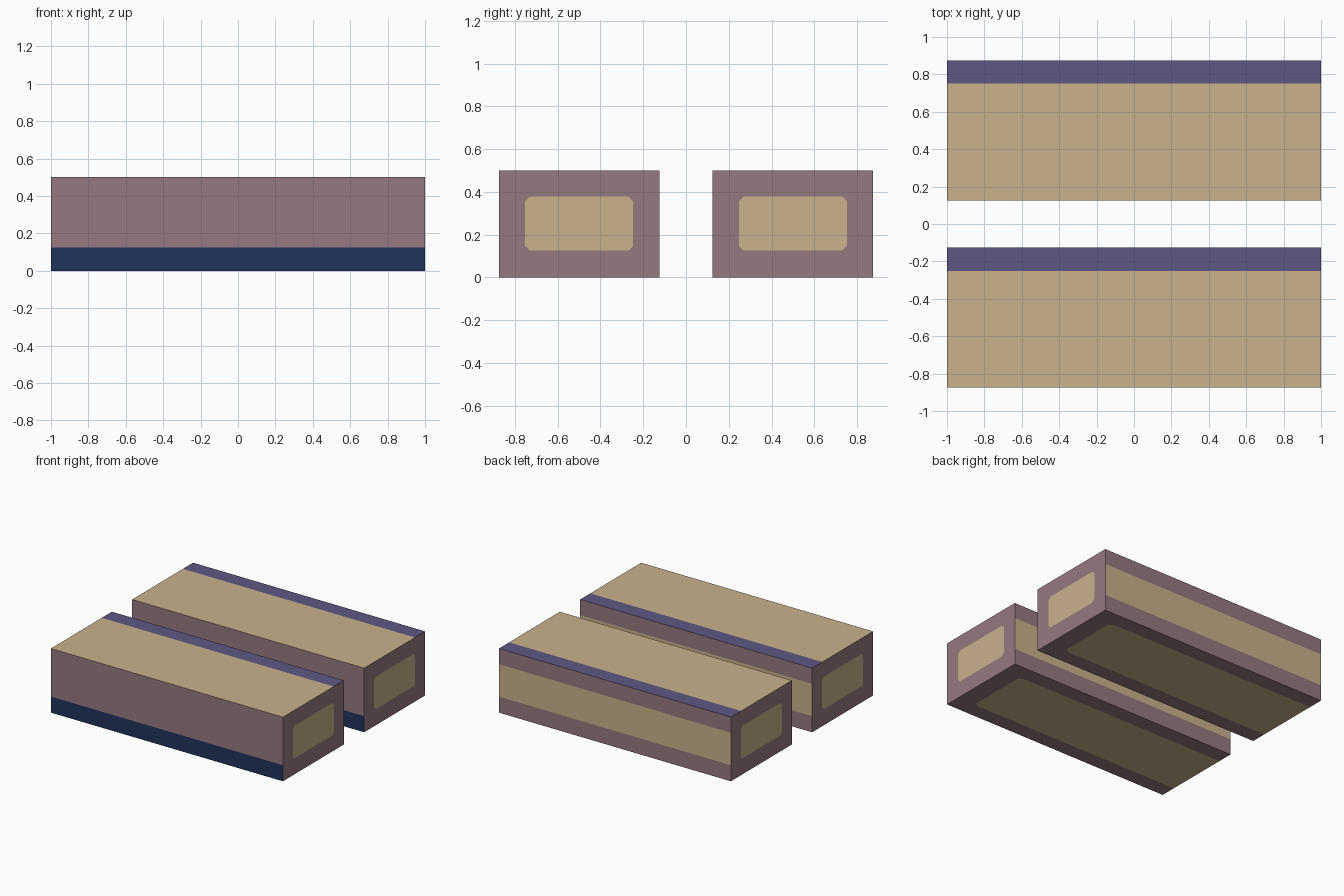
import bpy, bmesh
from mathutils import Vector

if "Cube" in bpy.data.objects:
    bpy.data.objects.remove(bpy.data.objects["Cube"])

# Flat colours (sRGB converted to linear)
def material(name, rgb):
    lin = [((c / 255 + 0.055) / 1.055) ** 2.4 for c in rgb]
    m = bpy.data.materials.new(name)
    m.diffuse_color = (*lin, 1)
    m.use_nodes = True
    m.node_tree.nodes["Principled BSDF"].inputs["Base Color"].default_value = m.diffuse_color
    return m

MAUVE, TAN, PURPLE, NAVY = range(4)
mats = [material("mauve", (150, 122, 128)), material("tan", (201, 178, 140)),
        material("purple", (92, 88, 132)), material("navy", (33, 52, 92))]

HY, H = 0.375, 0.5            # half width and height of a block
PY, Z0, Z1 = 0.253, 0.125, 0.378   # painted panel limits
PX = 0.85                     # bottom panel starts here
CH = 0.022                    # clipped corner size

def cut(bm, co, no, keep):
    """Cut the faces chosen by keep(normal, centre) with a plane."""
    bm.normal_update()
    faces = [f for f in bm.faces if keep(f.normal, f.calc_center_median())]
    geom = set(faces)
    for f in faces:
        geom.update(f.edges, f.verts)
    bmesh.ops.bisect_plane(bm, geom=list(geom), plane_co=Vector(co),
                           plane_no=Vector(no).normalized(), dist=1e-5)

is_end = lambda n, c: abs(n.x) > 0.9
is_base = lambda n, c: n.z < -0.9
end_panel = lambda n, c: abs(n.x) > 0.9 and abs(c.y) < PY and Z0 < c.z < Z1
base_panel = lambda n, c: n.z < -0.9 and abs(c.y) < PY and c.x < PX

# Plain block
bm = bmesh.new()
bmesh.ops.create_cube(bm, size=1)
for v in bm.verts:
    v.co = (v.co.x * 2, v.co.y * HY * 2, (v.co.z + 0.5) * H)

# Bands on the sides and top
cut(bm, (0, 0, Z0), (0, 0, 1), lambda n, c: abs(n.z) < 0.5)
cut(bm, (0, 0, Z1), (0, 0, 1), lambda n, c: abs(n.x) > 0.9 or n.y > 0.9)
cut(bm, (0, 0.25, 0), (0, 1, 0), lambda n, c: n.z > 0.9)

# Panels with clipped corners on the ends and underside
cut(bm, (PX, 0, 0), (1, 0, 0), is_base)
for s in (-1, 1):
    cut(bm, (0, s * PY, 0), (0, s, 0), lambda n, c: is_end(n, c) or is_base(n, c))
for s in (-1, 1):
    cut(bm, (0, s * (PY - CH), Z0), (0, s, -1), end_panel)
    cut(bm, (0, s * (PY - CH), Z1), (0, s, 1), end_panel)
    cut(bm, (PX, s * (PY - CH), 0), (1, s * 2, 0), base_panel)

# Colour by direction and position
bm.normal_update()
for f in bm.faces:
    n, c = f.normal, f.calc_center_median()
    if n.z > 0.9:
        f.material_index = PURPLE if c.y > 0.25 else TAN
    elif n.y < -0.9:
        f.material_index = NAVY if c.z < Z0 else MAUVE
    elif n.y > 0.9:
        f.material_index = TAN if Z0 < c.z < Z1 else MAUVE
    else:
        panel = end_panel(n, c) or base_panel(n, c)
        corner = f.calc_area() < 0.002
        f.material_index = TAN if panel and not corner else MAUVE

mesh = bpy.data.meshes.new("block")
bm.to_mesh(mesh)
bm.free()
for m in mats:
    mesh.materials.append(m)

# Two identical blocks, side by side
for name, y in (("front_block", -0.5), ("back_block", 0.5)):
    ob = bpy.data.objects.new(name, mesh)
    ob.location.y = y
    bpy.context.collection.objects.link(ob)
